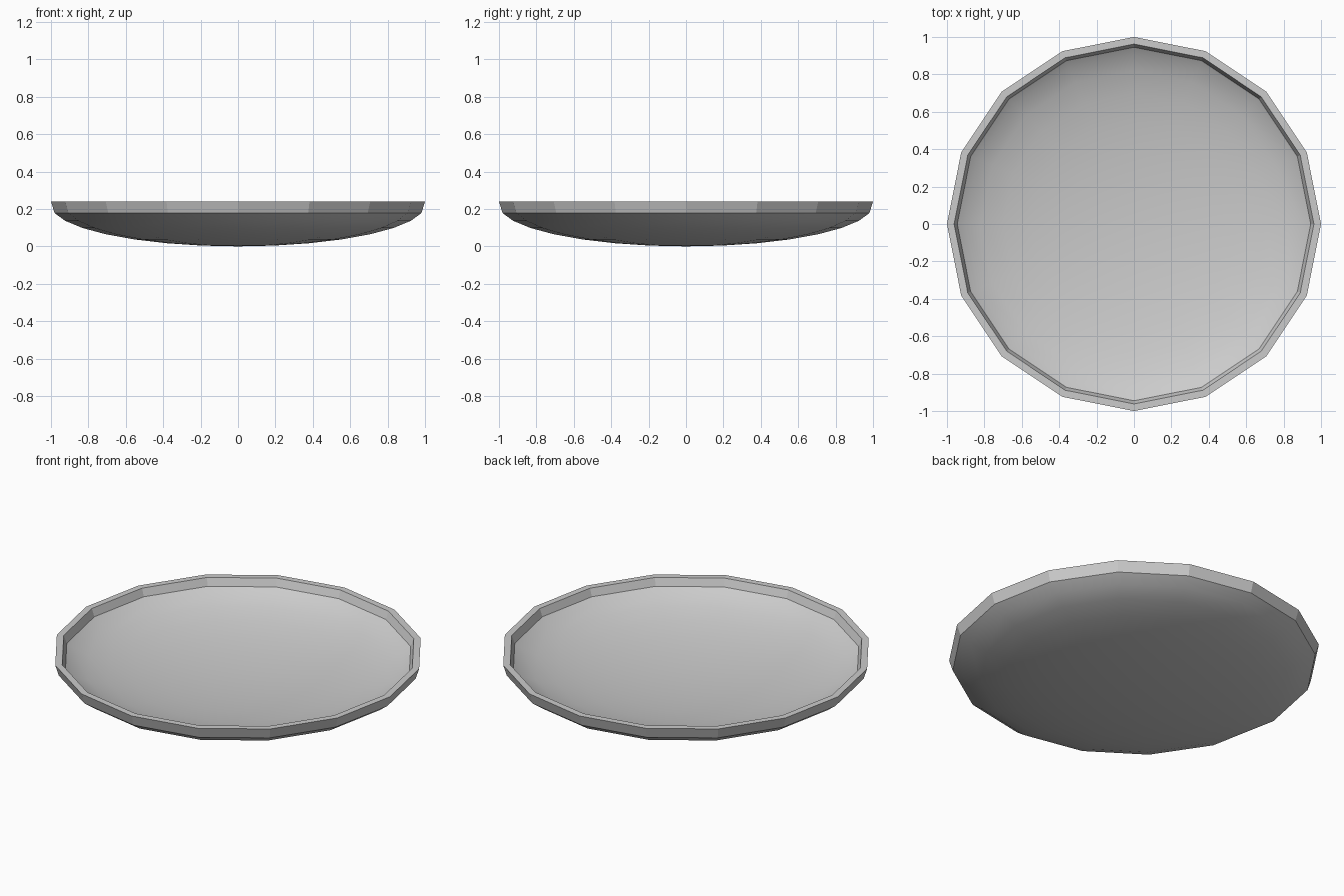
import bpy, bmesh, math

if "Cube" in bpy.data.objects:
    bpy.data.objects.remove(bpy.data.objects["Cube"])

SIDES = 16
DEPTH = 0.221      # vertical squash of the bowl curve
WALL = 0.037       # thickness

# Outer half profile: shallow elliptical bowl, then a short upright rim
angles = [math.radians(11.25 * k) for k in range(1, 8)]
outer = [(math.sin(a), DEPTH * (1 - math.cos(a))) for a in angles] + [(1.0, 0.24)]

# Inner half profile: the bowl curve offset along its normal
inner = [(0.962, 0.24), (0.945, 0.195)]
for a in reversed(angles[:-1]):
    nx, nz = -DEPTH * math.sin(a), math.cos(a)
    n = math.hypot(nx, nz)
    inner.append((math.sin(a) + WALL * nx / n,
                  DEPTH * (1 - math.cos(a)) + WALL * nz / n))

# Revolve the profile, closing both poles with triangle fans
bm = bmesh.new()
rings = []
for r, z in outer + inner:
    rings.append([bm.verts.new((r * math.cos(2 * math.pi * i / SIDES),
                                r * math.sin(2 * math.pi * i / SIDES), z))
                  for i in range(SIDES)])
bottom = bm.verts.new((0, 0, 0))
top = bm.verts.new((0, 0, WALL))
for i in range(SIDES):
    j = (i + 1) % SIDES
    for a, b in zip(rings, rings[1:]):
        bm.faces.new((a[i], a[j], b[j], b[i]))
    bm.faces.new((bottom, rings[0][j], rings[0][i]))
    bm.faces.new((top, rings[-1][i], rings[-1][j]))
bmesh.ops.recalc_face_normals(bm, faces=bm.faces)

mesh = bpy.data.meshes.new("plate")
bm.to_mesh(mesh)
bm.free()
plate = bpy.data.objects.new("plate", mesh)
bpy.context.collection.objects.link(plate)

# Smooth bowl, crisp rim facets
bpy.context.view_layer.objects.active = plate
plate.select_set(True)
bpy.ops.object.shade_smooth_by_angle(angle=math.radians(20))
